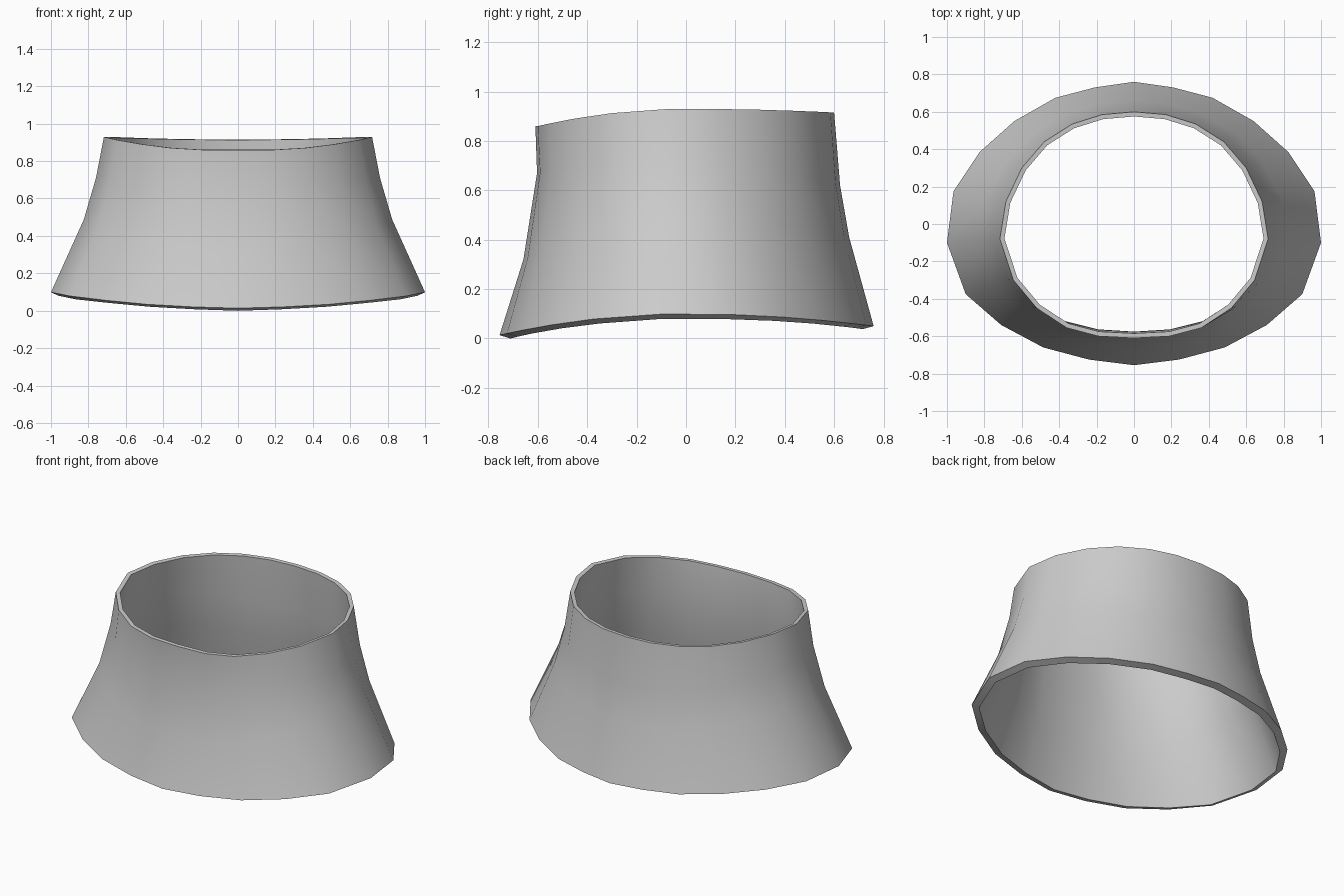
import bpy
from mathutils import Vector

if "Cube" in bpy.data.objects:
    bpy.data.objects.remove(bpy.data.objects["Cube"])

# Right half outlines of the lower hem and the neck opening, back to front
HEM = [(0, .76), (.21, .73), (.42, .675), (.64, .55), (.825, .385), (.965, .175),
       (1.0, -.10), (.90, -.375), (.71, -.54), (.485, -.66), (.24, -.725), (0, -.755)]
NECK = [(0, .60), (.17, .585), (.33, .535), (.48, .44), (.60, .30), (.685, .12),
        (.717, -.08), (.645, -.30), (.52, -.45), (.36, -.555), (.19, -.60), (0, -.61)]

# Each ring: blend from neck to hem, front pinch, (front, side, back) height, wall thickness
RINGS = [(1.0, 1.0, (.013, .10, .05), .046),
         (.38, .99, (.32, .49, .41), .035),
         (.15, .955, (.67, .71, .62), .028),
         (0.0, 1.0, (.86, .93, .915), .025)]


def full_loop(half):
    """Mirror a half outline into a closed loop."""
    return half + [(-x, y) for x, y in reversed(half[1:-1])]


def make_ring(blend, pinch, heights, _):
    front, side, back = heights
    ring = []
    for (nx, ny), (hx, hy) in zip(full_loop(NECK), full_loop(HEM)):
        x, y = nx + (hx - nx) * blend, ny + (hy - ny) * blend
        reach = .6 + (.757 - .6) * blend
        end = back if y > 0 else front
        z = side + (end - side) * min(1, (y / reach) ** 2)
        ring.append(Vector((x, y * pinch if y < 0 else y, z)))
    return ring


outer = [make_ring(*r) for r in RINGS]
n, m = len(outer[0]), len(RINGS)

# Inner wall: offset every point inwards, square to the outer wall
inner = []
for i, ring in enumerate(outer):
    lo, hi = outer[max(i - 1, 0)], outer[min(i + 1, m - 1)]
    loop = []
    for j, p in enumerate(ring):
        around = ring[(j + 1) % n] - ring[j - 1]
        normal = around.cross(hi[j] - lo[j]).normalized()
        if normal.x * p.x + normal.y * p.y < 0:
            normal = -normal
        loop.append(p - normal * RINGS[i][3])
    inner.append(loop)

# Closed section: up the outside, over the neck rim, down the inside, across the hem
section = outer + inner[::-1]
verts = [p for ring in section for p in ring]
k = len(section)
faces = [(i * n + j, ((i + 1) % k) * n + j,
          ((i + 1) % k) * n + (j + 1) % n, i * n + (j + 1) % n)
         for i in range(k) for j in range(n)]

mesh = bpy.data.meshes.new("collar")
mesh.from_pydata(verts, [], faces)
collar = bpy.data.objects.new("collar", mesh)
bpy.context.collection.objects.link(collar)

grey = bpy.data.materials.new("light_grey")
grey.diffuse_color = (.6, .6, .6, 1)
grey.use_nodes = True
grey.node_tree.nodes["Principled BSDF"].inputs["Base Color"].default_value = grey.diffuse_color
mesh.materials.append(grey)

# Consistent outward normals and smooth walls with sharp rims
bpy.context.view_layer.objects.active = collar
collar.select_set(True)
bpy.ops.object.mode_set(mode='EDIT')
bpy.ops.mesh.select_all(action='SELECT')
bpy.ops.mesh.normals_make_consistent(inside=False)
bpy.ops.object.mode_set(mode='OBJECT')
bpy.ops.object.shade_smooth_by_angle(angle=.6)
